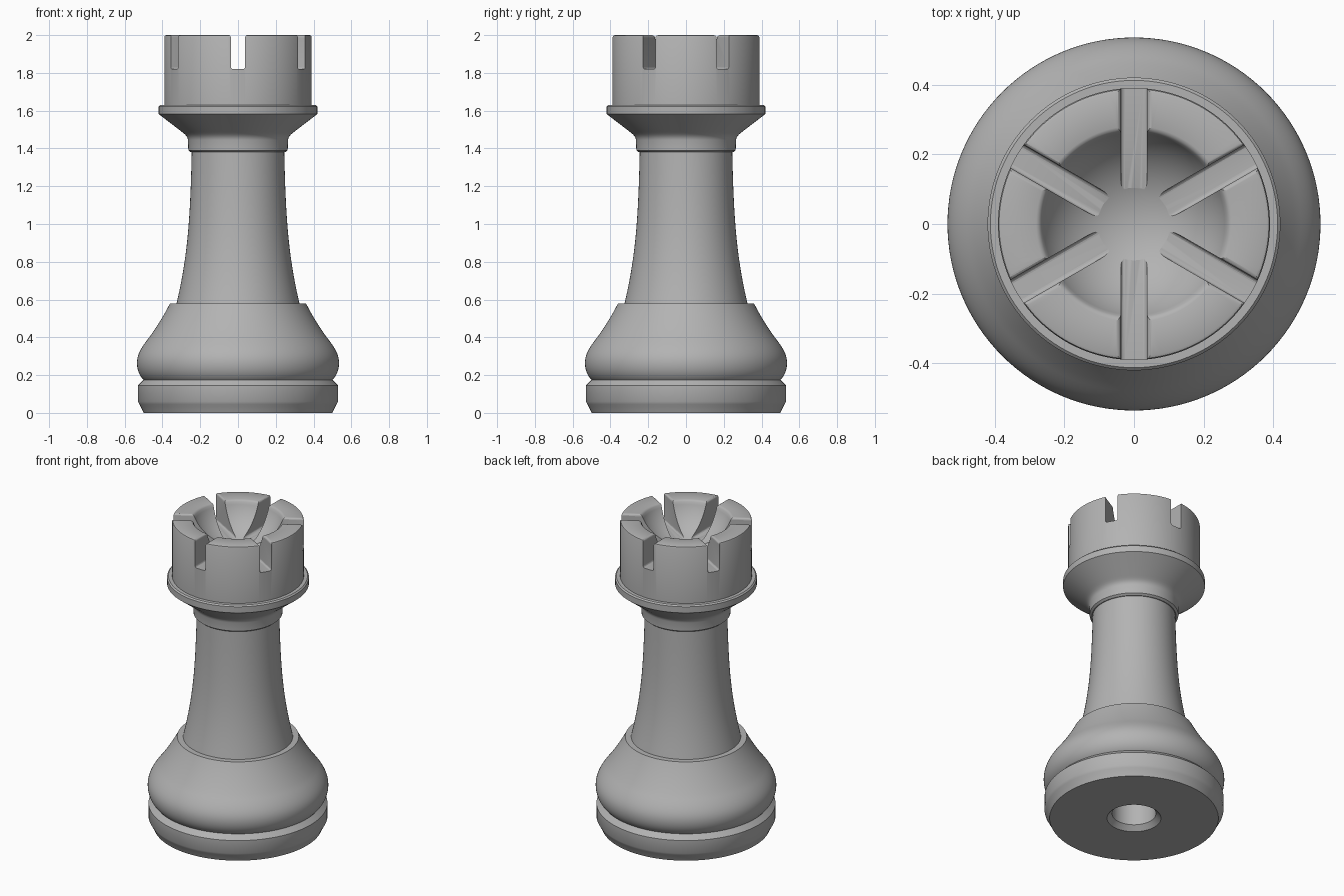
import bpy, bmesh, math
from mathutils import Vector, Matrix
from mathutils.geometry import interpolate_bezier

SEGMENTS = 128

cube = bpy.data.objects.get("Cube")
if cube:
    bpy.data.objects.remove(cube, do_unlink=True)

grey = bpy.data.materials.new("plain grey")
grey.use_nodes = True
colour = (0.45, 0.45, 0.45, 1)
grey.diffuse_color = colour
shader = next(n for n in grey.node_tree.nodes if n.type == 'BSDF_PRINCIPLED')
shader.inputs["Base Color"].default_value = colour


def bend(a, b, c, d, count=12):
    """Points of a Bezier curve, as radius and height."""
    pts = interpolate_bezier(*[Vector((*p, 0)) for p in (a, b, c, d)], count)
    return [(p.x, p.y) for p in pts]


def add_object(name, bm):
    bmesh.ops.remove_doubles(bm, verts=bm.verts, dist=1e-5)
    bmesh.ops.recalc_face_normals(bm, faces=bm.faces)
    mesh = bpy.data.meshes.new(name)
    bm.to_mesh(mesh)
    bm.free()
    mesh.materials.append(grey)
    ob = bpy.data.objects.new(name, mesh)
    bpy.context.collection.objects.link(ob)
    return ob


def activate(ob):
    bpy.ops.object.select_all(action='DESELECT')
    ob.select_set(True)
    bpy.context.view_layer.objects.active = ob


def smooth(ob):
    activate(ob)
    bpy.ops.object.shade_smooth_by_angle(angle=math.radians(28))


def lathe(name, profile):
    """Turn a profile, which starts and ends on the axis, around z."""
    bm = bmesh.new()
    verts = [bm.verts.new((r, 0, z)) for r, z in profile]
    edges = [bm.edges.new(pair) for pair in zip(verts, verts[1:])]
    bmesh.ops.spin(bm, geom=verts + edges, axis=(0, 0, 1), cent=(0, 0, 0),
                   angle=2 * math.pi, steps=SEGMENTS)
    ob = add_object(name, bm)
    smooth(ob)
    return ob


# Base with foot, groove, bulge and the chamfered hole underneath
lathe("base",
      [(0, 0.5), (0.13, 0.5), (0.13, 0.03), (0.16, 0), (0.5, 0)]
      + bend((0.5, 0), (0.51, 0.025), (0.52, 0.04), (0.53, 0.06), 5)[1:]
      + [(0.53, 0.145), (0.5, 0.175)]
      + bend((0.5, 0.175), (0.52, 0.195), (0.535, 0.225), (0.535, 0.265))[1:]
      + bend((0.535, 0.265), (0.535, 0.315), (0.505, 0.355), (0.47, 0.4))[1:]
      + bend((0.47, 0.4), (0.43, 0.455), (0.39, 0.52), (0.36, 0.58))[1:]
      + [(0, 0.58)])

# Tapering shaft
lathe("shaft", [(0, 0.58)]
      + bend((0.325, 0.58), (0.27, 0.82), (0.253, 1.0), (0.245, 1.38), 20)
      + [(0, 1.38)])

# Collar flaring out to a rim
lathe("collar", [(0, 1.38), (0.25, 1.38), (0.263, 1.39), (0.265, 1.445)]
      + bend((0.265, 1.445), (0.268, 1.465), (0.28, 1.475), (0.3, 1.49), 6)[1:]
      + [(0.42, 1.582), (0.42, 1.622), (0.412, 1.63), (0, 1.63)])

# Turret with a spherical bowl in its top
BOWL_R, BOWL_Z = 0.282, 2.082
bowl = [(BOWL_R * math.sin(a), BOWL_Z - BOWL_R * math.cos(a))
        for a in (math.radians(71 * i / 20) for i in range(20, -1, -1))]
turret = lathe("turret", [(0, 1.63), (0.39, 1.63), (0.39, 1.99), (0.387, 1.997), (0.38, 2),
                          (0.281, 2), (0.273, 1.997)] + bowl)

# Three slots right across, rounded at the floor and at the top edges
HALF, FLOOR, ROUND = 0.038, 1.82, 0.012
quarter = [math.radians(22.5 * i) for i in range(5)]
side = [(HALF - ROUND + ROUND * math.sin(a), FLOOR + ROUND - ROUND * math.cos(a))
        for a in quarter]
side += [(HALF + ROUND - ROUND * math.cos(a), 2 - ROUND + ROUND * math.sin(a))
         for a in quarter]
side.append((HALF + ROUND, 2.1))
outline = side + [(-x, z) for x, z in reversed(side)]

cutters = []
for i in range(3):
    bm = bmesh.new()
    face = bm.faces.new([bm.verts.new((x, -0.6, z)) for x, z in outline])
    out = bmesh.ops.extrude_face_region(bm, geom=[face], use_keep_orig=True)
    bmesh.ops.translate(bm, vec=(0, 1.2, 0),
                        verts=[v for v in out["geom"] if isinstance(v, bmesh.types.BMVert)])
    bmesh.ops.rotate(bm, verts=bm.verts, cent=(0, 0, 0),
                     matrix=Matrix.Rotation(math.radians(60 * i), 3, 'Z'))
    cutter = add_object("slot_cutter", bm)
    cutter.hide_render = True
    cutters.append(cutter)
    cut = turret.modifiers.new("slot", 'BOOLEAN')
    cut.operation = 'DIFFERENCE'
    cut.solver = 'EXACT'
    cut.object = cutter

activate(turret)
for cut in list(turret.modifiers):
    bpy.ops.object.modifier_apply(modifier=cut.name)
for cutter in cutters:
    bpy.data.objects.remove(cutter, do_unlink=True)
smooth(turret)
